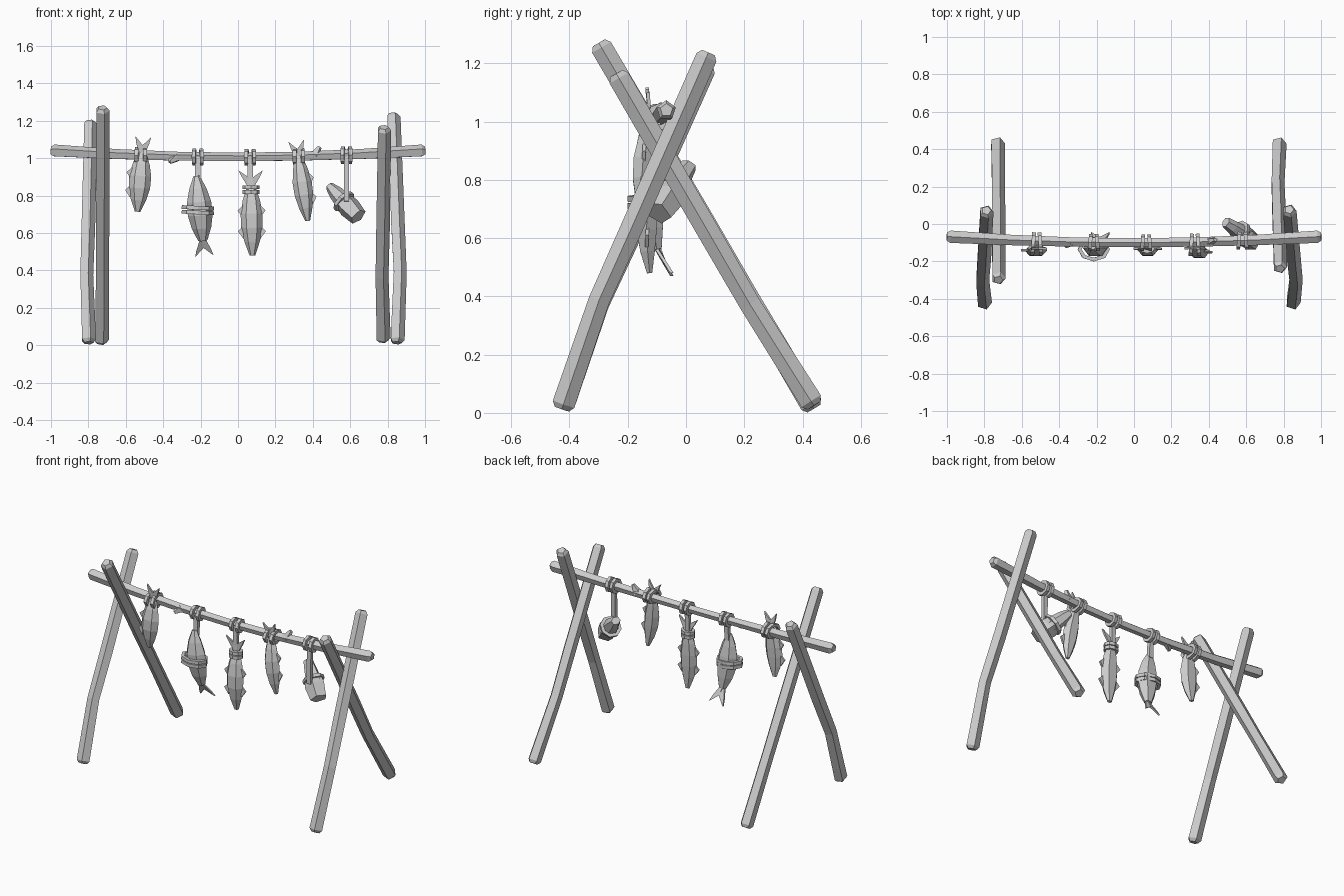
import bpy, bmesh, math
from mathutils import Vector

cube = bpy.data.objects.get("Cube")
if cube:
    bpy.data.objects.remove(cube, do_unlink=True)

shade = 0.6
grey = bpy.data.materials.new("plain grey")
grey.use_nodes = True
grey.diffuse_color = (shade, shade, shade, 1)
grey.node_tree.nodes["Principled BSDF"].inputs["Base Color"].default_value = grey.diffuse_color

X, Y, Z = Vector((1, 0, 0)), Vector((0, 1, 0)), Vector((0, 0, 1))


def finish(name, bm):
    bmesh.ops.recalc_face_normals(bm, faces=bm.faces)
    mesh = bpy.data.meshes.new(name)
    bm.to_mesh(mesh)
    bm.free()
    mesh.materials.append(grey)
    bpy.context.collection.objects.link(bpy.data.objects.new(name, mesh))


def bridge(bm, first, second):
    """Quads between two matching closed rings."""
    for k in range(len(first)):
        n = (k + 1) % len(first)
        bm.faces.new((first[k], first[n], second[n], second[k]))


def loft(name, path, sides, ref, phase=0.0):
    """Skin rings along a path of (point, half width, half depth); depth lies along ref."""
    bm = bmesh.new()
    points = [p for p, _, _ in path]
    rings = []
    for i, (point, width, depth) in enumerate(path):
        along = (points[min(i + 1, len(points) - 1)] - points[max(i - 1, 0)]).normalized()
        u = ref.cross(along).normalized()
        v = along.cross(u)
        angles = [phase + math.tau * k / sides for k in range(sides)]
        rings.append([bm.verts.new(point + u * math.cos(a) * width + v * math.sin(a) * depth)
                      for a in angles])
    for first, second in zip(rings, rings[1:]):
        bridge(bm, first, second)
    bm.faces.new(rings[0])
    bm.faces.new(rings[-1])
    finish(name, bm)


def log(name, points, radii, ref):
    """Five-sided pole with chamfered ends."""
    path = [(p, r, r) for p, r in zip(points, radii)]
    for end, inner, slot in ((0, 1, 0), (-1, -2, len(path) + 1)):
        tip = points[end] + (points[end] - points[inner]).normalized() * 0.018
        size = radii[end] * 0.65
        path.insert(slot, (tip, size, size))
    loft(name, path, 5, ref, 0.3)


def plate(name, outline, half=0.006):
    """Thin fin or tail lobe: an outline thickened along y."""
    bm = bmesh.new()
    front = [bm.verts.new(p - Y * half) for p in outline]
    back = [bm.verts.new(p + Y * half) for p in outline]
    bm.faces.new(front)
    bm.faces.new(back)
    bridge(bm, front, back)
    finish(name, bm)


def band(name, centre, axis, width, depth, ref, thick=0.01, sides=8):
    """Faceted rope loop around an axis."""
    bm = bmesh.new()
    n = axis.normalized()
    u = ref.cross(n).normalized()
    v = n.cross(u)
    rings = []
    for k in range(sides):
        a = math.tau * k / sides
        out = u * math.cos(a) + v * math.sin(a)
        middle = centre + u * math.cos(a) * width + v * math.sin(a) * depth
        corners = (out + n, out - n, -out - n, n - out)
        rings.append([bm.verts.new(middle + c * thick) for c in corners])
    for k in range(sides):
        bridge(bm, rings[k - 1], rings[k])
    finish(name, bm)


def fish(name, tail, head, width, depth, spread=0.042, sweep=-0.01, fins=(-1, 1)):
    """Faceted fish from tail root to snout, with a forked tail and triangular fins."""
    tail, head = Vector(tail), Vector(head)
    axis = (head - tail).normalized()
    across = Y.cross(axis).normalized()
    path = []
    for step in range(6):
        t = step / 5
        size = math.sin(math.pi * (0.12 + 0.8 * t))
        belly = -Y * 0.015 * math.sin(math.pi * t)
        path.append((tail.lerp(head, t) + belly, width * size, depth * size))
    loft(name + "_body", path, 6, Y)
    notch = tail - axis * 0.04 + Y * sweep / 2
    for side in (-1, 1):
        tip = tail - axis * 0.085 + across * side * spread + Y * sweep
        barb = tail.lerp(tip, 0.6) + across * side * 0.01
        plate(name + "_tail_lobe", [tail + axis * 0.03 - across * side * 0.012,
                                    tail + across * side * 0.018, barb, tip, notch])
    for side in fins:
        for t in (0.35, 0.65):
            root = tail.lerp(head, t) - Y * 0.012
            edge = across * side * width
            plate(name + "_fin", [root + edge * 0.75 + axis * 0.04, root + edge * 1.25,
                                  root + edge * 0.75 - axis * 0.03])


def bar_at(x):
    """Centre of the sagging crossbar and its radius at x."""
    return Vector((x, -0.1 + 0.033 * x * x, 1.005 + 0.035 * x * x)), 0.025 + 0.01 * x * x


def hang(name, x, around=0.0, drop=0.0):
    """Paired loops on the bar, with a strap down to the height drop if given."""
    centre, radius = bar_at(x)
    for side in (-1, 1):
        band(name + "_bar_loop", centre + X * side * 0.019 - Y * around, X + Y * side * 0.08,
             radius + 0.009 + around, radius + 0.009, Z)
    if drop:
        top = centre - Y * 0.01
        bottom = Vector((top.x, top.y - 0.005, drop))
        loft(name + "_strap", [(top, 0.02, 0.016), (bottom, 0.02, 0.016)], 4, Y, math.pi / 4)


# Crossed legs: foot, top and the bow of the log
for name, foot, top, bow in (
        ("left_front_leg", (0.85, -0.42, 0.03), (0.83, 0.07, 1.22), (0.02, -0.025, 0)),
        ("left_back_leg", (0.775, 0.43, 0.04), (0.78, -0.23, 1.15), (-0.01, -0.012, 0)),
        ("right_front_leg", (-0.8, -0.42, 0.03), (-0.79, 0.065, 1.18), (-0.015, -0.025, 0)),
        ("right_back_leg", (-0.73, 0.43, 0.03), (-0.725, -0.29, 1.255), (0, 0, 0))):
    foot, top, bow = Vector(foot), Vector(top), Vector(bow)
    points = [foot, foot.lerp(top, 0.3) + bow, foot.lerp(top, 0.52) + bow * 0.6, top]
    log(name, points, (0.041, 0.038, 0.04, 0.039), X)

# Crossbar with two broken twig stubs
stations = [bar_at(x / 3 * 0.983) for x in range(-3, 4)]
log("crossbar", [p for p, _ in stations], [r for _, r in stations], Z)
for name, x, lean in (("lower_twig", -0.33, (-0.035, -0.025, -0.03)),
                      ("upper_twig", 0.41, (0.025, 0.01, 0.05))):
    base, radius = bar_at(x)
    loft(name, [(base, 0.032, radius), (base + Vector(lean), 0.012, 0.01)], 5, Y)

# Cords
hang("first_fish", -0.52, around=0.015)
hang("second_fish", -0.215, drop=0.87)
hang("third_fish", 0.065, drop=0.84)
hang("fourth_fish", 0.325, around=0.015)
hang("meat", 0.58, drop=0.77)

# Hanging fish
fish("first_fish", (-0.513, -0.125, 1.03), (-0.537, -0.13, 0.715), 0.06, 0.036, fins=(1,))
fish("second_fish", (-0.188, -0.1, 0.56), (-0.222, -0.125, 0.905), 0.068, 0.052, 0.05, 0.045, ())
fish("third_fish", (0.07, -0.115, 0.85), (0.077, -0.125, 0.48), 0.06, 0.042, 0.065)
fish("fourth_fish", (0.323, -0.125, 1.01), (0.373, -0.145, 0.665), 0.052, 0.038, fins=(-1,))

# Cords tied round two of the fish
for lift in (0, 0.025):
    band("second_fish_cord", Vector((-0.215, -0.135, 0.71 + lift)), Z + X * 0.05, 0.055, 0.076, X)
    band("third_fish_cord", Vector((0.07, -0.12, 0.82 + lift)), Z, 0.027, 0.036, X)

# Tapered cut of meat with a blocky end and a cord
tip, end = Vector((0.49, 0.01, 0.85)), Vector((0.642, -0.098, 0.688))
loft("meat_cut", [(tip, 0.024, 0.03), (tip.lerp(end, 0.22), 0.04, 0.036),
                  (tip.lerp(end, 0.6), 0.052, 0.048)], 6, Y)
loft("meat_cut_end", [(tip.lerp(end, 0.53), 0.056, 0.054), (tip.lerp(end, 0.66), 0.062, 0.062),
                      (end, 0.05, 0.052)], 5, Y, 0.3)
band("meat_cord", tip.lerp(end, 0.5), end - tip, 0.056, 0.054, Y)
